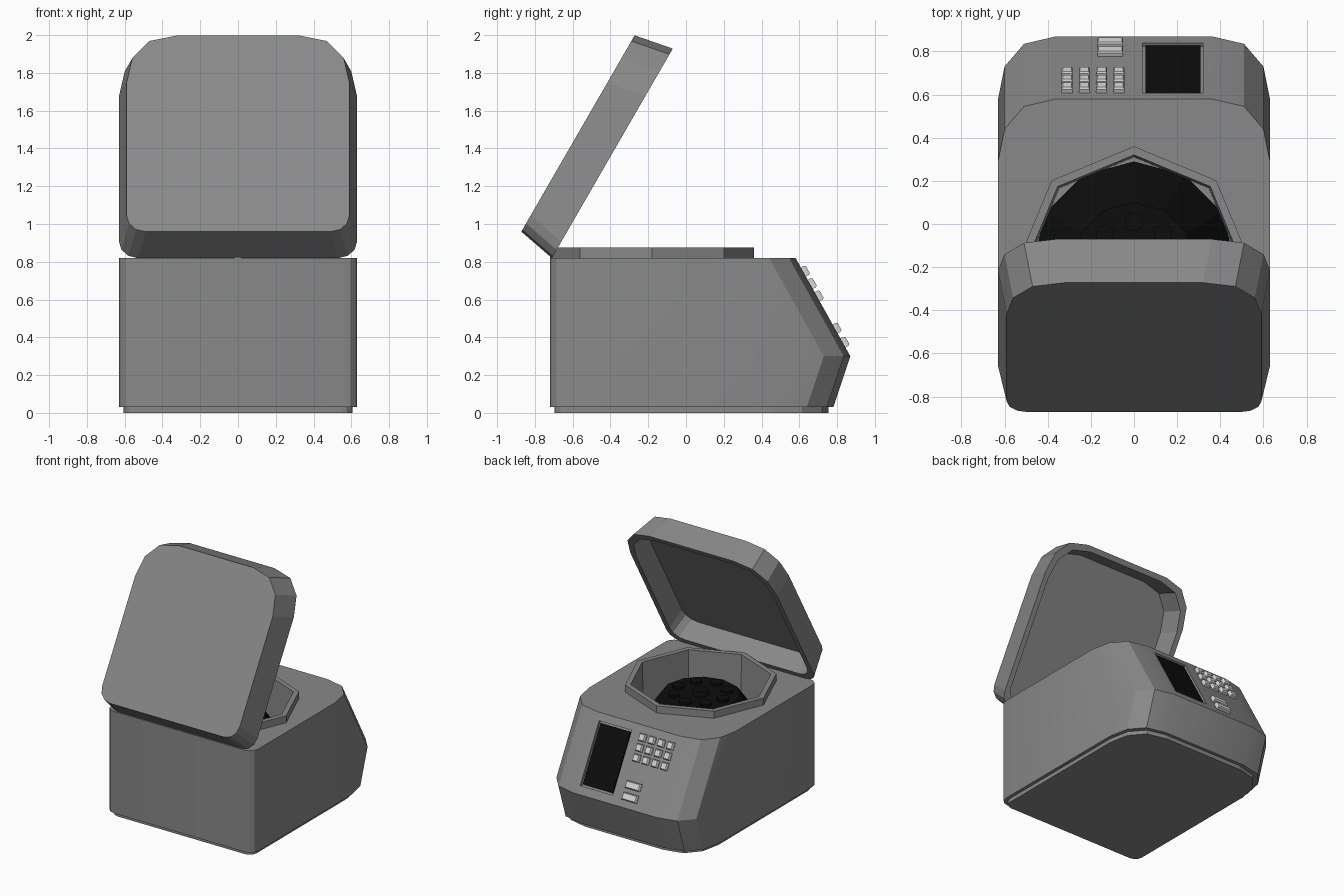
import bpy, bmesh, math
from mathutils import Vector, Matrix

if "Cube" in bpy.data.objects:
    bpy.data.objects.remove(bpy.data.objects["Cube"])


def material(name, rgb):
    m = bpy.data.materials.new(name)
    m.diffuse_color = (*rgb, 1)
    m.use_nodes = True
    m.node_tree.nodes["Principled BSDF"].inputs["Base Color"].default_value = m.diffuse_color
    return m


GREY = material("casing grey", (0.25, 0.25, 0.25))
BLACK = material("black", (0.004, 0.004, 0.004))
LIGHT = material("key light grey", (0.68, 0.68, 0.68))


def loft(name, rings, mat):
    """Skin a stack of (outline, z) rings and cap both ends."""
    bm = bmesh.new()
    loops = [[bm.verts.new((x, y, z)) for x, y in pts] for pts, z in rings]
    n = len(loops[0])
    for a, b in zip(loops, loops[1:]):
        for i in range(n):
            bm.faces.new((a[i], a[(i + 1) % n], b[(i + 1) % n], b[i]))
    bm.faces.new(loops[0])
    bm.faces.new(loops[-1])
    bmesh.ops.recalc_face_normals(bm, faces=bm.faces)
    me = bpy.data.meshes.new(name)
    bm.to_mesh(me)
    bm.free()
    ob = bpy.data.objects.new(name, me)
    bpy.context.collection.objects.link(ob)
    me.materials.append(mat)
    return ob


def outline(front, back, w, r):
    """Plan outline: wide rounded corners at the panel end, small ones at the hinge."""
    right = [(w - r, back), (w - .5 * r, back + .13 * r), (w - .13 * r, back + .5 * r), (w, back + r),
             (w, front - .29), (w - .03, front - .14), (w - .12, front - .035), (w - .27, front)]
    return right + [(-x, y) for x, y in reversed(right)]


def ngon(n, r, cx=0.0, cy=-0.18):
    return [(cx + r * math.sin(2 * math.pi * i / n), cy + r * math.cos(2 * math.pi * i / n)) for i in range(n)]


def rect(w, h):
    return [(-w / 2, -h / 2), (w / 2, -h / 2), (w / 2, h / 2), (-w / 2, h / 2)]


def cut(target, cutter):
    bpy.context.view_layer.update()
    mod = target.modifiers.new("cut", 'BOOLEAN')
    mod.operation = 'DIFFERENCE'
    mod.solver = 'EXACT'
    mod.object = cutter
    bpy.context.view_layer.objects.active = target
    bpy.ops.object.modifier_apply(modifier=mod.name)
    bpy.data.objects.remove(cutter)


# Sloping control panel frame: local y runs down the slope, z points out
down = Vector((0, .29, -.52)).normalized()
out = Vector((0, .52, .29)).normalized()
side = down.cross(out)


def on_panel(ob, x, t):
    m = Matrix((side, down, out)).transposed().to_4x4()
    m.translation = Vector((x, .58, .82)) + down * t
    ob.matrix_world = m


# Casing and foot plate
casing = loft("casing", [(outline(.78, -.72, .63, .07), .03), (outline(.87, -.72, .63, .07), .30),
                         (outline(.58, -.72, .63, .07), .82)], GREY)
loft("foot_plate", [(outline(.755, -.695, .605, .06), 0), (outline(.755, -.695, .605, .06), .035)], GREY)

# Openings for the bowl and the screen
cut(casing, loft("bowl_cutter", [(ngon(8, .52), .40), (ngon(8, .52), 1.0)], GREY))
recess = loft("screen_cutter", [(rect(.28, .475), -.02), (rect(.28, .475), .1)], GREY)
on_panel(recess, .18, .295)
cut(casing, recess)
bpy.ops.object.select_all(action='DESELECT')
casing.select_set(True)
bpy.context.view_layer.objects.active = casing
bpy.ops.object.shade_smooth_by_angle(angle=math.radians(30))

# Screen
screen = loft("screen", [(rect(.255, .45), -.022), (rect(.255, .45), -.008)], BLACK)
on_panel(screen, .18, .295)

# Keys: number pad and two wide buttons
keys = [(-.31 + .08 * c, t, .05) for c in range(4) for t in (.085, .16, .235)]
keys += [(-.11, t, .12) for t in (.43, .515)]
for x, t, w in keys:
    key = loft("key", [(rect(w, .055), -.01), (rect(w, .055), .018), (rect(w - .01, .042), .027)], LIGHT)
    on_panel(key, x, t)

# Octagonal bowl with raised rim
loft("bowl", [(ngon(8, .515), .42), (ngon(8, .515), .815), (ngon(8, .54), .815), (ngon(8, .54), .875),
              (ngon(8, .50), .875), (ngon(8, .49), .45)], GREY)

# Rotor with tube sockets and centre knob
loft("rotor", [(ngon(12, .47), .44), (ngon(12, .47), .50), (ngon(12, .28), .765)], BLACK)
for cx, cy in ngon(8, .19):
    loft("tube_socket", [(ngon(10, .045, cx, cy), .75), (ngon(10, .045, cx, cy), .785)], BLACK)
loft("rotor_knob", [(ngon(12, .07), .75), (ngon(12, .05), .80)], BLACK)


# Open lid, hollow underneath, tilted back on its hinge
def lid_ring(inset):
    return outline(1.28 - inset, inset, .63 - inset, .10)


lid = loft("lid", [(lid_ring(.07), .15), (lid_ring(.04), 0), (lid_ring(0), 0), (lid_ring(.04), .21)], GREY)
lid.location = (0, -.71, .82)
lid.rotation_euler = (math.radians(60), 0, 0)
